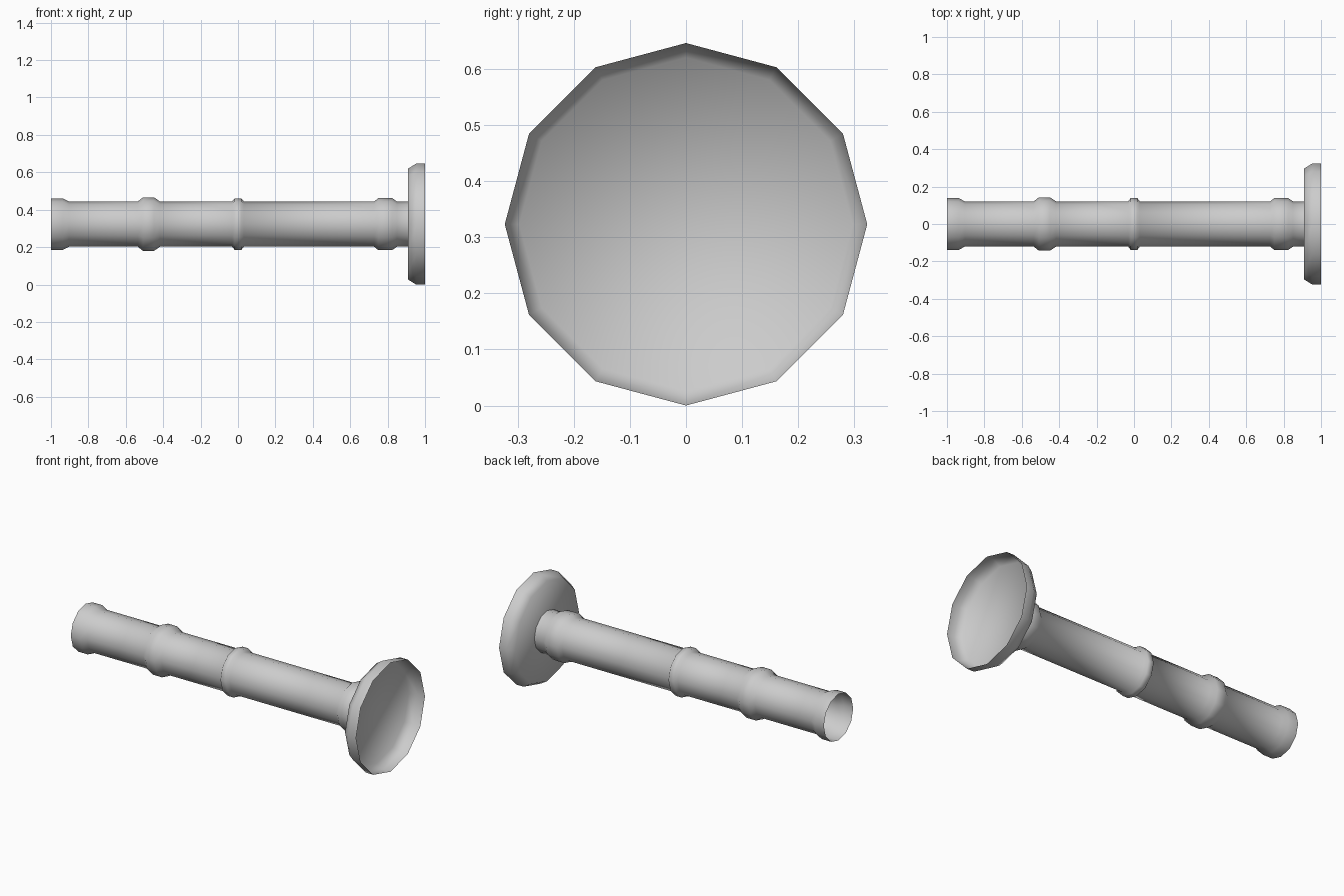
import bpy, bmesh
from math import sin, cos, pi

if "Cube" in bpy.data.objects:
    bpy.data.objects.remove(bpy.data.objects["Cube"])

SIDES = 12
AXIS_Z = 0.323


def lathe(name, profile, cap_start=False):
    """Spin an (x, radius) profile around the horizontal axis."""
    bm = bmesh.new()
    rings = [[bm.verts.new((x, r * sin(2 * pi * i / SIDES), AXIS_Z + r * cos(2 * pi * i / SIDES)))
              for i in range(SIDES)] for x, r in profile]
    for a, b in zip(rings, rings[1:]):
        for i in range(SIDES):
            j = (i + 1) % SIDES
            bm.faces.new((a[i], a[j], b[j], b[i]))
    if cap_start:
        bm.faces.new(rings[0])
    bmesh.ops.recalc_face_normals(bm, faces=bm.faces)
    # open shells: make the normals point away from the axis
    side = max((f for f in bm.faces if len(f.verts) == 4), key=lambda f: f.calc_center_median().z)
    if side.normal.z < 0:
        bmesh.ops.reverse_faces(bm, faces=bm.faces)
    for f in bm.faces:
        f.smooth = True
    mesh = bpy.data.meshes.new(name)
    bm.to_mesh(mesh)
    bm.free()
    obj = bpy.data.objects.new(name, mesh)
    bpy.context.collection.objects.link(obj)
    return obj


# Hollow pipe: flared open end, then three raised collars
R = 0.121
profile = [(-1.0, 0.138), (-0.937, 0.138), (-0.904, R)]
for x0, x1, x2, x3, r in [(-0.536, -0.508, -0.449, -0.417, 0.143),
                          (-0.031, -0.018, 0.018, 0.031, 0.138),
                          (0.728, 0.75, 0.824, 0.85, 0.139)]:
    profile += [(x0, R), (x1, r), (x2, r), (x3, R)]
profile.append((0.91, R))
lathe("pipe", profile)

# Shallow dish: closed back, chamfered edge, open front
lathe("end_dish", [(0.91, 0.297), (0.952, 0.323), (1.0, 0.323)], cap_start=True)
